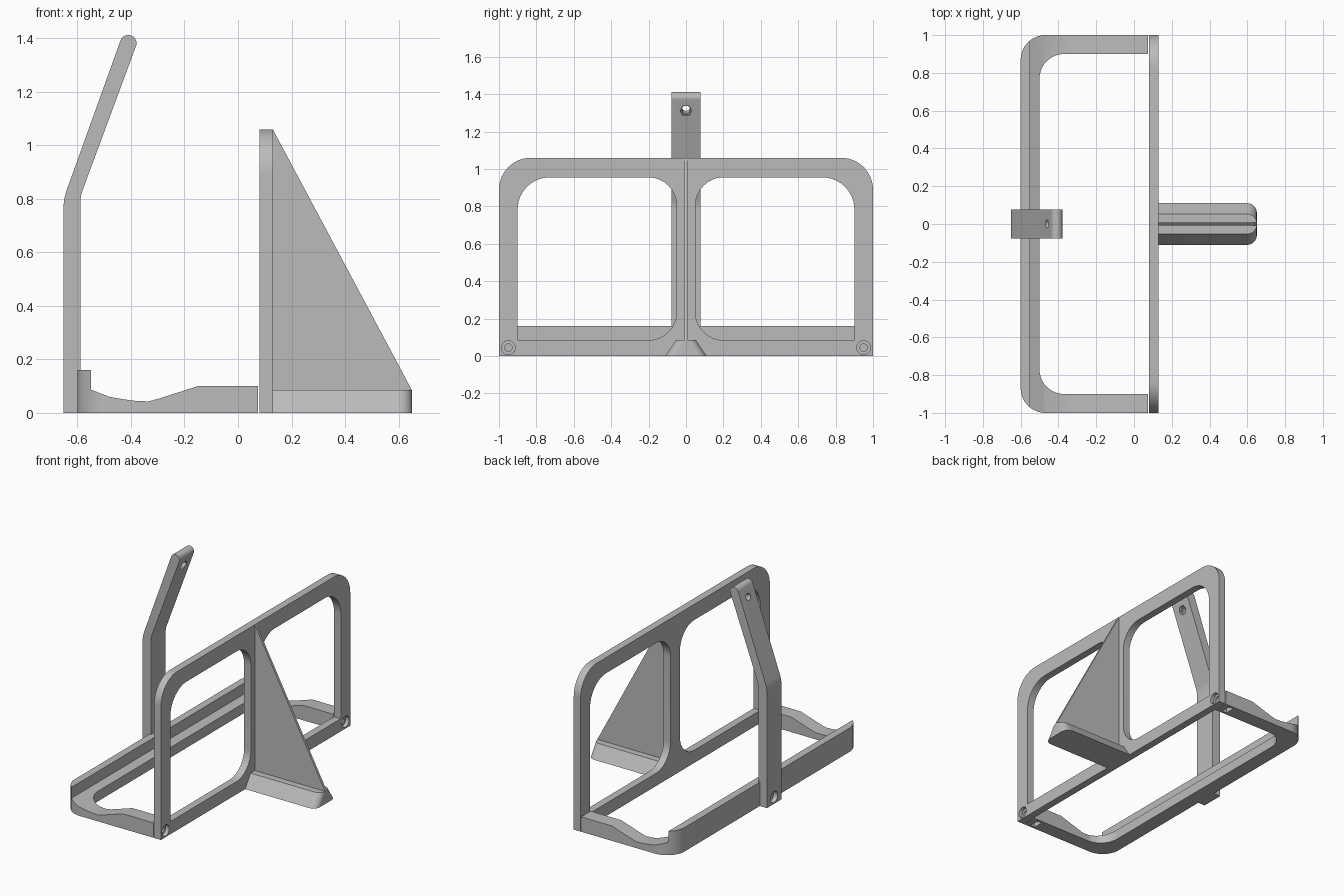
import bpy, bmesh, math
from mathutils import Vector, Matrix

if "Cube" in bpy.data.objects:
    bpy.data.objects.remove(bpy.data.objects["Cube"])

grey = bpy.data.materials.new("plain grey")
grey.diffuse_color = (0.5, 0.5, 0.5, 1)
grey.use_nodes = True
grey.node_tree.nodes["Principled BSDF"].inputs["Base Color"].default_value = grey.diffuse_color


def rounded(points, seg=10):
    """Turn (u, v[, radius]) corners into an outline with arcs."""
    out, n = [], len(points)
    for i, p in enumerate(points):
        c = Vector(p[:2])
        if len(p) < 3:
            out.append(c)
            continue
        d1 = (Vector(points[i - 1][:2]) - c).normalized()
        d2 = (Vector(points[(i + 1) % n][:2]) - c).normalized()
        half, r = d1.angle(d2) / 2, p[2]
        t = r / math.tan(half)
        mid = c + (d1 + d2).normalized() * r / math.sin(half)
        va, vb = c + d1 * t - mid, c + d2 * t - mid
        for k in range(seg + 1):
            f = k / seg
            out.append(mid + (va * (1 - f) + vb * f).normalized() * r)
    return out


def loft(name, low, high, axis, a, b):
    """Solid between two outlines lying at a and b along an axis."""
    place = {"x": lambda p, w: (w, p[0], p[1]),
             "y": lambda p, w: (p[0], w, p[1]),
             "z": lambda p, w: (p[0], p[1], w)}[axis]
    bm = bmesh.new()
    v0 = [bm.verts.new(place(p, a)) for p in low]
    v1 = [bm.verts.new(place(p, b)) for p in high]
    n = len(v0)
    bm.faces.new(v0)
    bm.faces.new(v1[::-1])
    for i in range(n):
        bm.faces.new((v0[i], v1[i], v1[(i + 1) % n], v0[(i + 1) % n]))
    bmesh.ops.recalc_face_normals(bm, faces=bm.faces)
    me = bpy.data.meshes.new(name)
    bm.to_mesh(me)
    bm.free()
    me.materials.append(grey)
    ob = bpy.data.objects.new(name, me)
    bpy.context.collection.objects.link(ob)
    return ob


def prism(name, pts, axis, a, b):
    return loft(name, pts, pts, axis, a, b)


def rod(r, centre, direction, length, sides=24):
    pts = [(r * math.cos(math.tau * i / sides), r * math.sin(math.tau * i / sides)) for i in range(sides)]
    ob = prism("cutter", pts, "z", -length / 2, length / 2)
    q = Vector(direction).to_track_quat("Z", "Y").to_matrix().to_4x4()
    ob.data.transform(Matrix.Translation(centre) @ q)
    return ob


def boolean(ob, cutter, op="DIFFERENCE"):
    cutter.hide_render = True
    m = ob.modifiers.new("cut", "BOOLEAN")
    m.operation, m.object, m.solver = op, cutter, "EXACT"
    bpy.context.view_layer.objects.active = ob
    bpy.ops.object.modifier_apply(modifier=m.name)
    bpy.data.objects.remove(cutter)


# upright plate with two windows and counterbored screw holes
plate = prism("upright_plate", rounded([(-1, 0), (1, 0), (1, 1.06, .17), (-1, 1.06, .17)]), "x", .08, .13)
for s in (-1, 1):
    window = rounded([(s * .05, .085, .15), (s * .9, .085), (s * .9, .955, .17), (s * .05, .955, .15)])
    boolean(plate, prism("cutter", window, "x", 0, .2))
    boolean(plate, rod(.02, (.1, s * .95, .045), (1, 0, 0), .2))
    boolean(plate, rod(.037, (.13, s * .95, .045), (1, 0, 0), .05))

# thin triangular brace and its sloped-sided foot
brace = prism("brace", [(.125, .02), (.645, .02), (.65, .085), (.13, 1.06), (.125, 1.06)], "y", -.008, .008)


def foot_outline(h):
    return rounded([(.125, -h), (.65, -h, .05), (.65, h, .05), (.125, h)])


foot = loft("brace_foot", foot_outline(.11), foot_outline(.053), "z", 0, .085)

# base tray: U-shaped plan intersected with the side profile
plan = rounded([(.075, -1), (.075, -.9), (-.5, -.9, .13), (-.5, .9, .13),
                (.075, .9), (.075, 1), (-.6, 1, .13), (-.6, -1, .13)])
tray = prism("base_tray", plan, "z", 0, .3)
profile = [(-.7, -.1), (.2, -.1), (.2, .1), (-.15, .1), (-.3, .052), (-.335, .043), (-.385, .045),
           (-.435, .052), (-.48, .06), (-.55, .087), (-.55, .16), (-.7, .16)]
boolean(tray, prism("cutter", profile, "y", -1.1, 1.1), "INTERSECT")
# nut slots and bolt holes in the tray arms
for s in (-1, 1):
    slot = [(.0, s * .915), (.035, s * .915), (.035, s * .985), (.0, s * .985)]
    boolean(tray, prism("cutter", slot, "z", -.05, .08))
    boolean(tray, rod(.02, (.03, s * .95, .045), (1, 0, 0), .16))

# bent upright strap with a hexagonal nut pocket on top and a screw hole below
strap = prism("bent_strap", rounded([(-.652, 0), (-.589, 0), (-.589, .81, .15), (-.366, 1.412, .03),
                                     (-.432, 1.412, .03), (-.652, .8, .2)]), "y", -.077, .077)
along = Vector((.94, 0, -.342))
mid = Vector((-.428, 0, 1.32))
boolean(strap, rod(.022, mid, along, .2))
boolean(strap, rod(.032, mid + along * .04, along, .07, 6))
boolean(strap, rod(.02, (-.62, 0, .045), (1, 0, 0), .2))
boolean(strap, rod(.037, (-.652, 0, .045), (1, 0, 0), .06))

# smooth the arcs, keep edges sharp
for ob in (plate, brace, foot, tray, strap):
    bpy.ops.object.select_all(action="DESELECT")
    ob.select_set(True)
    bpy.context.view_layer.objects.active = ob
    bpy.ops.object.shade_smooth_by_angle(angle=math.radians(25))
